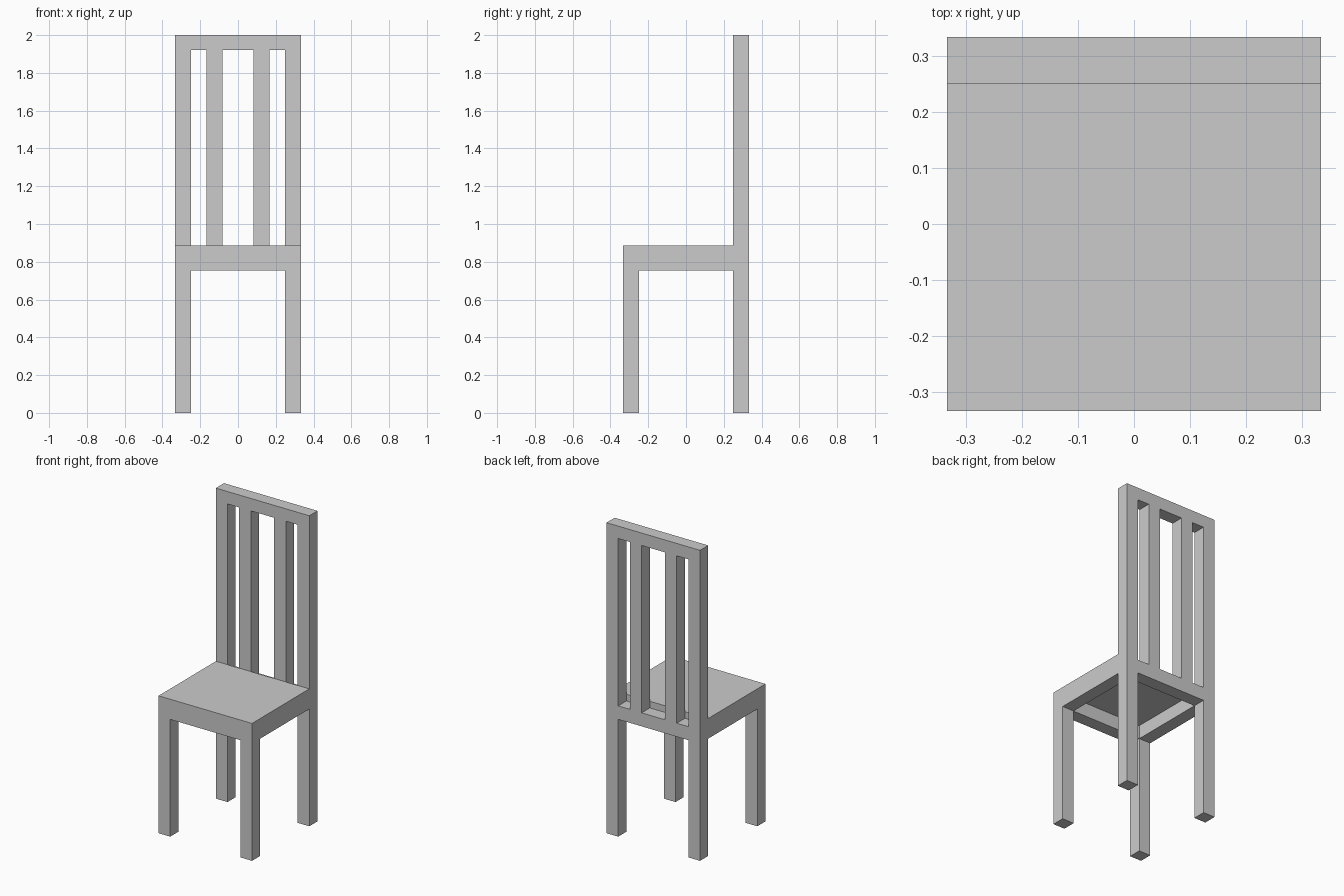
import bpy
import bmesh
from mathutils import Vector

if "Cube" in bpy.data.objects:
    bpy.data.objects.remove(bpy.data.objects["Cube"])

W = 0.333            # half width / half depth of the chair
I = 0.25             # inner face of legs, posts and aprons
APRON_Z = (0.755, 0.842)
SEAT_TOP = 0.885
TOP = 2.0
RAIL_Z = 1.92


def box(name, x, y, z):
    """Axis-aligned box from (min, max) ranges."""
    bm = bmesh.new()
    bmesh.ops.create_cube(bm, size=1)
    for v in bm.verts:
        v.co = Vector(r[0] if c < 0 else r[1] for c, r in zip(v.co, (x, y, z)))
    mesh = bpy.data.meshes.new(name)
    bm.to_mesh(mesh)
    bm.free()
    obj = bpy.data.objects.new(name, mesh)
    bpy.context.collection.objects.link(obj)
    return obj


def box_pair(name, x, y, z):
    """Box mirrored across x = 0."""
    obj = box(name, x, y, z)
    obj.modifiers.new("mirror", 'MIRROR').use_mirror_merge = False
    return obj


front, back = (-W, -I), (I, W)

# Legs; the rear pair runs up to form the back posts
box_pair("front_legs", (I, W), front, (0, APRON_Z[1]))
box_pair("rear_legs_and_back_posts", (I, W), back, (0, TOP))

# Apron frame, open in the middle underneath
box("front_apron", (-I, I), front, APRON_Z)
box("rear_apron", (-I, I), back, APRON_Z)
box_pair("side_aprons", (I, W), (-I, I), APRON_Z)

# Thin seat board, stopping in front of the backrest
box("seat", (-W, W), (-W, I), (APRON_Z[1], SEAT_TOP))

# Backrest
box("top_rail", (-I, I), back, (RAIL_Z, TOP))
box_pair("back_slats", (0.083, 0.167), back, (APRON_Z[1], RAIL_Z))
